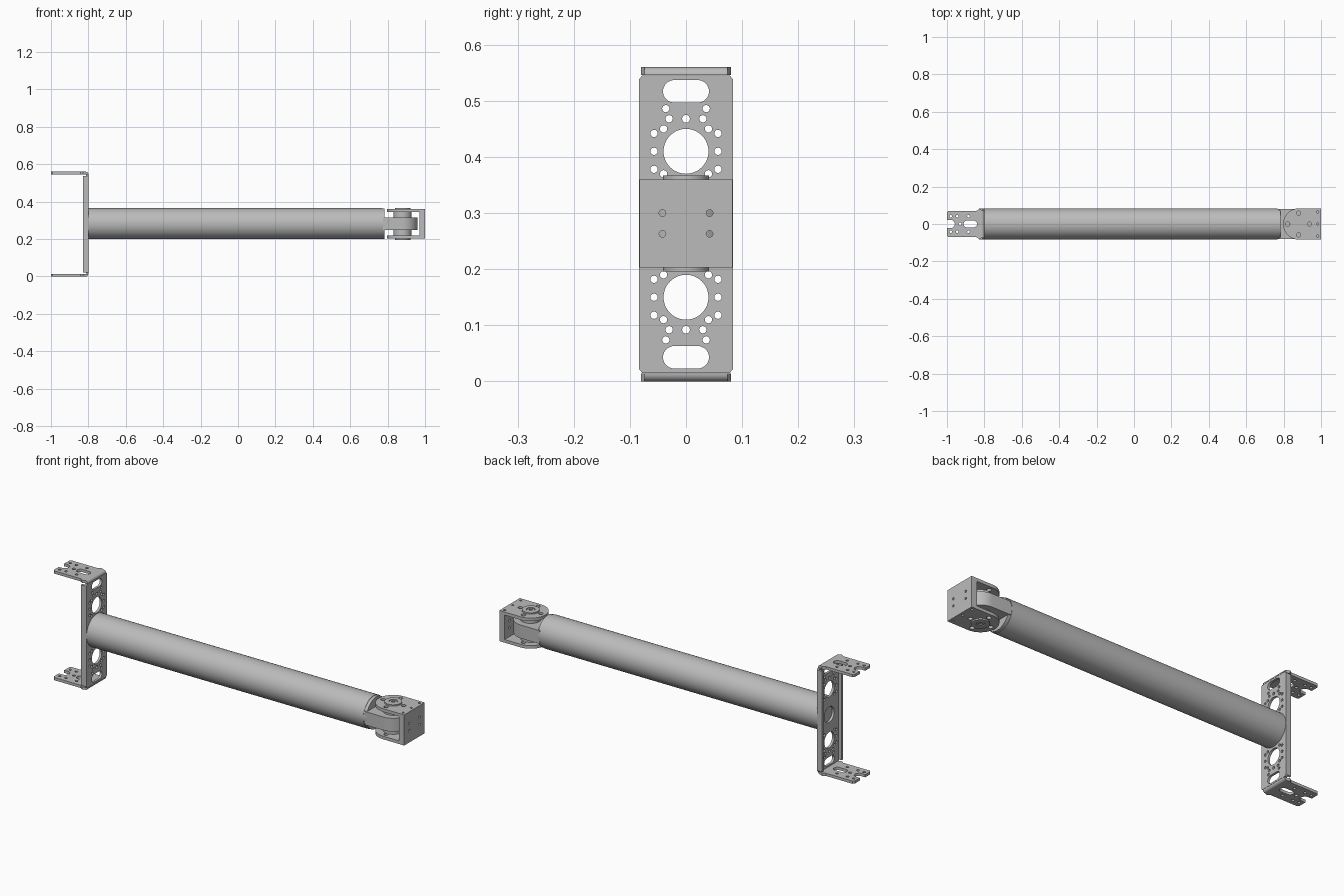
import bpy, bmesh
from math import pi, cos, sin, radians
from mathutils import Matrix, Vector

cube = bpy.data.objects.get("Cube")
if cube:
    bpy.data.objects.remove(cube)

metal = bpy.data.materials.new("grey metal")
metal.use_nodes = True
GREY = (0.5, 0.5, 0.5, 1)
metal.diffuse_color = GREY
metal.node_tree.nodes["Principled BSDF"].inputs["Base Color"].default_value = GREY

# Directions an outline can face
AXES = {"x": (Vector((0, 1, 0)), Vector((0, 0, 1))),
        "y": (Vector((1, 0, 0)), Vector((0, 0, 1))),
        "z": (Vector((1, 0, 0)), Vector((0, 1, 0)))}
MID = 0.282      # height of the tube axis
HUB = 0.88       # x of the joint axis
HALF = 0.083     # half width of tube and joint


def arc(cx, cy, r, a0, a1, n=16):
    return [(cx + r * cos(radians(a0 + (a1 - a0) * i / n)),
             cy + r * sin(radians(a0 + (a1 - a0) * i / n))) for i in range(n + 1)]


def circle(cx, cy, r, n=32):
    return arc(cx, cy, r, 0, 360, n)[:-1]


def slot(cx, cy, half, r):
    return arc(cx + half - r, cy, r, -90, 90) + arc(cx - half + r, cy, r, 90, 270)


def rect(x0, x1, y0, y1):
    return [(x0, y0), (x1, y0), (x1, y1), (x0, y1)]


def plate(name, axis, lo, hi, outline, holes=()):
    """Flat part with holes, spanning lo to hi along its axis."""
    curve = bpy.data.curves.new(name + "_outline", "CURVE")
    curve.dimensions = "2D"
    curve.fill_mode = "BOTH"
    curve.extrude = (hi - lo) / 2
    for loop in [outline, *holes]:
        s = curve.splines.new("POLY")
        s.points.add(len(loop) - 1)
        for p, (a, b) in zip(s.points, loop):
            p.co = (a, b, 0, 1)
        s.use_cyclic_u = True
    temp = bpy.data.objects.new(name + "_outline", curve)
    bpy.context.collection.objects.link(temp)
    bpy.context.view_layer.update()
    mesh = bpy.data.meshes.new_from_object(
        temp.evaluated_get(bpy.context.evaluated_depsgraph_get()))
    bpy.data.objects.remove(temp)
    u, v = AXES[axis]
    w = u.cross(v)
    m = Matrix((u, v, w)).transposed().to_4x4()
    centre = Vector((0, 0, 0))
    centre["xyz".index(axis)] = (lo + hi) / 2
    m.translation = centre
    mesh.transform(m)
    bm = bmesh.new()
    bm.from_mesh(mesh)
    bmesh.ops.remove_doubles(bm, verts=bm.verts, dist=0.00005)
    bmesh.ops.recalc_face_normals(bm, faces=bm.faces)
    for f in bm.faces:
        f.smooth = True
    bm.to_mesh(mesh)
    bm.free()
    mesh.set_sharp_from_angle(angle=radians(30))
    mesh.materials.clear()
    mesh.materials.append(metal)
    mesh.name = name
    obj = bpy.data.objects.new(name, mesh)
    bpy.context.collection.objects.link(obj)
    return obj


# Mounting bracket web: hole pattern mirrored about its middle
holes = [circle(0, 0.28, 0.04)]
spots = [(0.057, 0.13), (0.04, 0.17), (0.04, 0.09), (0.057, 0.162),
         (0.057, 0.098), (0.03, 0.188), (0.036, 0.206)]
for up in (1, -1):
    holes.append(circle(0, 0.28 + up * 0.13, 0.04, 48))
    holes.append(slot(0, 0.28 + up * 0.237, 0.041, 0.02))
    holes.append(circle(0, 0.28 + up * 0.188, 0.007, 16))
    for y, z in spots:
        for side in (1, -1):
            holes.append(circle(side * y, 0.28 + up * z, 0.0065, 16))
half = [(0.078, 0.015), (0.084, 0.022), (0.084, 0.538), (0.078, 0.545)]
web = half + [(-y, z) for y, z in reversed(half)]
plate("bracket_web", "x", -0.812, -0.80, web, holes)

# Lips along both long edges of the web
for name, side in (("left", 1), ("right", -1)):
    a, b = sorted((side * 0.074, side * 0.084))
    plate("bracket_lip_" + name, "x", -0.83, -0.811, rect(a, b, 0.022, 0.538))

# Forked flanges and their rounded bends
edge = [(-0.814, 0.074), (-0.828, 0.08), (-0.842, 0.07), (-0.992, 0.07),
        (-1.0, 0.062), (-1.0, 0.022)] + arc(-0.98, 0, 0.022, 90, 0, 8)
flange = edge + [(x, -y) for x, y in reversed(edge[:-1])]
holes = [slot(-0.875, 0, 0.036, 0.018), circle(-0.93, 0, 0.008, 16)]
for x in (-0.98, -0.945, -0.885):
    for y in (0.042, -0.042):
        holes.append(circle(x, y, 0.007, 16))
for name, z, turn in (("lower", 0, 180), ("upper", 0.546, 0)):
    plate("bracket_flange_" + name, "z", z, z + 0.014, flange, holes)
    corner = (-0.814, 0.546) if turn == 0 else (-0.814, 0.014)
    sweep = (0, 90) if turn == 0 else (270, 360)
    plate("bracket_bend_" + name, "y", -0.074, 0.074,
          [corner] + arc(*corner, 0.014, *sweep, 8))

# Main tube with an end collar
plate("tube", "x", -0.80, 0.768, circle(0, MID, HALF, 64))
plate("tube_collar", "x", 0.768, 0.784, circle(0, MID, 0.081, 64))

# Joint tongue reaching from the tube to the hinge
tongue = [(0.775, -0.08)] + arc(HUB, 0, 0.08, -90, 90, 32) + [(0.775, 0.08)]
plate("joint_tongue", "z", 0.248, 0.316, tongue)
plate("hinge_barrel", "z", 0.215, 0.35, circle(HUB, 0, 0.048, 48))

# Joint yoke: two rounded cheeks and an end plate
cheek = [(1.0, HALF)] + arc(HUB, 0, HALF, 90, 270, 32) + [(1.0, -HALF)]
holes = [circle(HUB + 0.058 * cos(k * pi / 2), 0.058 * sin(k * pi / 2), 0.011, 20)
         for k in range(4)]
holes += [circle(0.982, y, 0.006, 16) for y in (-0.065, 0, 0.065)]
for name, z in (("lower", 0.203), ("upper", 0.344)):
    plate("yoke_cheek_" + name, "z", z, z + 0.016, cheek, holes)
holes = [circle(y, z, 0.006, 16) for y in (-0.042, 0.042) for z in (0.263, 0.30)]
plate("yoke_end", "x", 0.97, 1.0, rect(-HALF, HALF, 0.219, 0.344), holes)

# Hinge caps with a bored centre
for name, z in (("lower", 0.196), ("upper", 0.356)):
    plate("hinge_cap_" + name, "z", z, z + 0.011,
          circle(HUB, 0, 0.041, 48), [circle(HUB, 0, 0.02)])
    plate("hinge_pin_" + name, "z", z + 0.002, z + 0.009,
          circle(HUB, 0, 0.017), [circle(HUB, 0, 0.009)])
